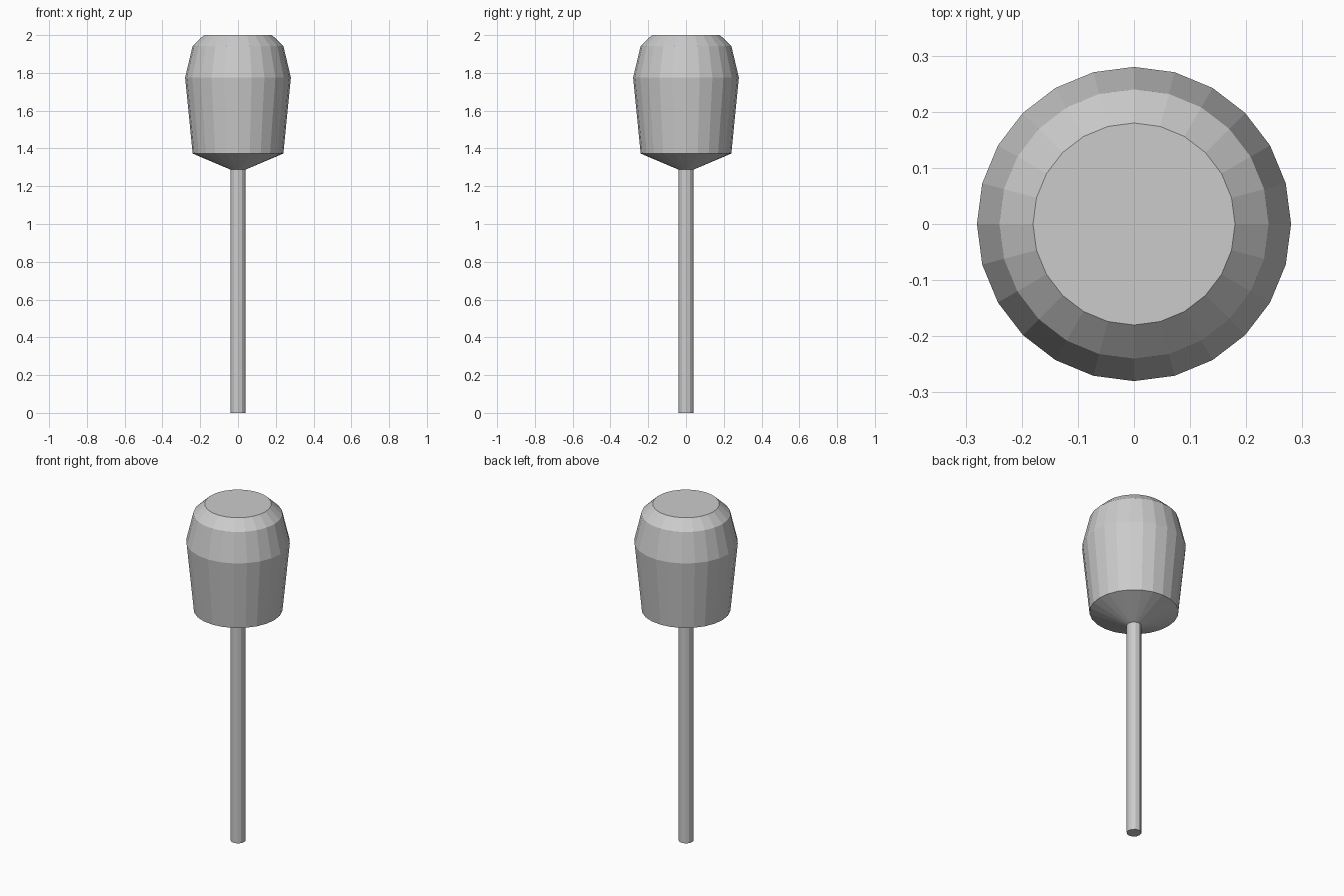
import bpy
import bmesh
from math import cos, sin, tau

if "Cube" in bpy.data.objects:
    bpy.data.objects.remove(bpy.data.objects["Cube"])


def lathe(name, profile, sides):
    """Closed flat-faced solid from (radius, z) rings, bottom to top."""
    bm = bmesh.new()
    rings = [[bm.verts.new((r * cos(tau * i / sides), r * sin(tau * i / sides), z))
              for i in range(sides)] for r, z in profile]
    for low, high in zip(rings, rings[1:]):
        for i in range(sides):
            j = (i + 1) % sides
            bm.faces.new((low[i], low[j], high[j], high[i]))
    bm.faces.new(rings[0][::-1])
    bm.faces.new(rings[-1])
    mesh = bpy.data.meshes.new(name)
    bm.to_mesh(mesh)
    bm.free()
    obj = bpy.data.objects.new(name, mesh)
    bpy.context.collection.objects.link(obj)
    return obj


# Thin round stick
lathe("stick", [(0.04, 0), (0.04, 1.29)], 12)

# Faceted head: tapered underside, widening body, bevelled top
lathe("head", [(0.04, 1.288), (0.24, 1.373), (0.28, 1.775),
               (0.24, 1.943), (0.18, 2.0)], 24)
